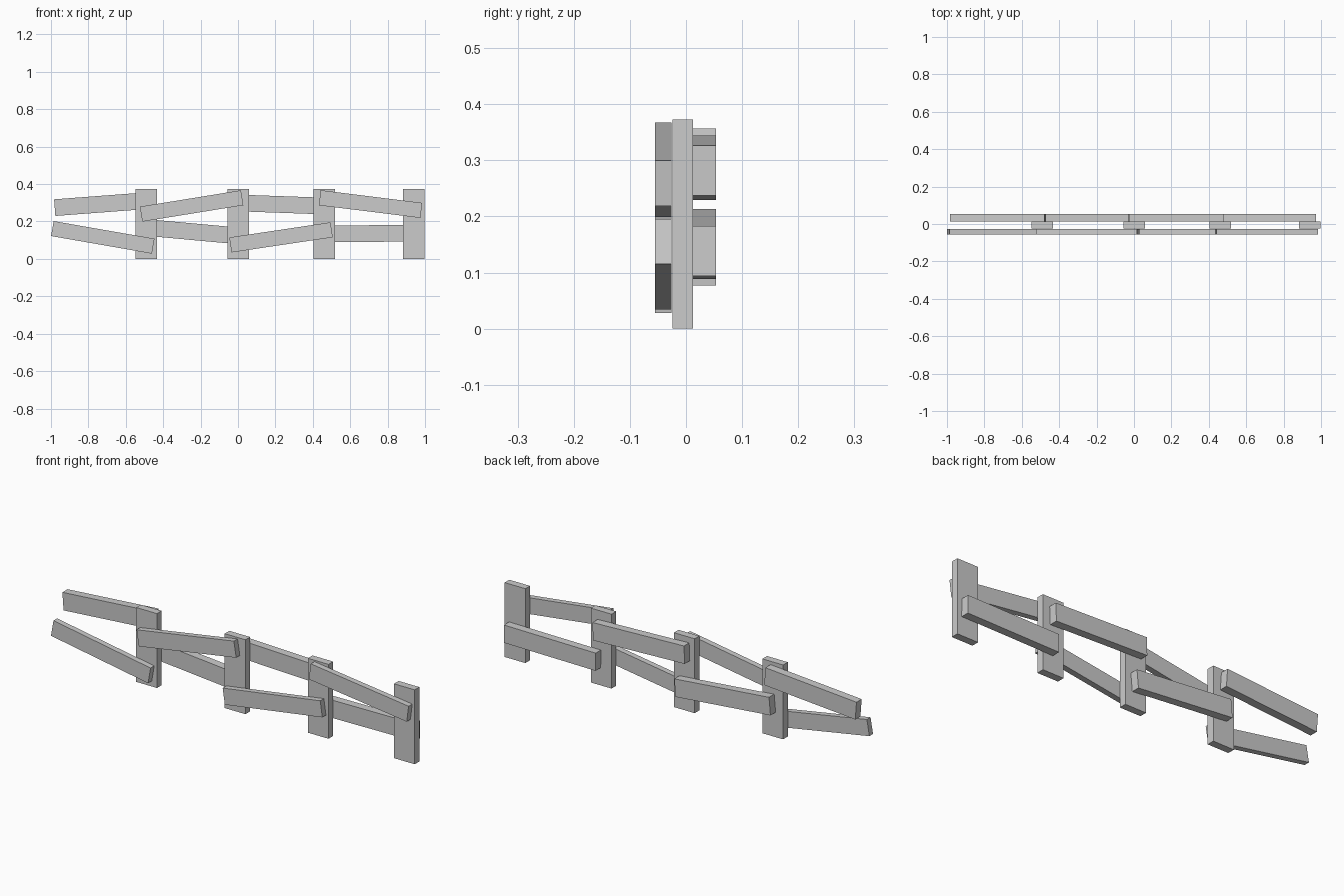
import bpy
from math import radians, degrees, atan2, cos, hypot

if "Cube" in bpy.data.objects:
    bpy.data.objects.remove(bpy.data.objects["Cube"])


def board(name, center, size, angle=0.0):
    """Box board, tilted in the x-z plane by angle (radians, rising to the right)."""
    bpy.ops.mesh.primitive_cube_add(size=1, location=center, rotation=(0, -angle, 0))
    obj = bpy.context.object
    obj.name = name
    obj.scale = size
    return obj


# Upright posts
for i, x in enumerate((-0.49, 0.001, 0.462, 0.94)):
    board(f"post_{i + 1}", (x, -0.006, 0.1865), (0.115, 0.037, 0.373))

# Front rails: centre x, centre z, tilt in degrees
front = [(-0.723, 0.115, -9.9), (-0.248, 0.283, 9.2),
         (0.230, 0.115, 8.5), (0.7085, 0.293, -7.1)]
for i, (x, z, tilt) in enumerate(front):
    board(f"front_rail_{i + 1}", (x, -0.0405, z), (0.547, 0.029, 0.081), radians(tilt))

# Back rails: centre-line end points x0, z0, x1, z1
back = [(-0.980, 0.274, -0.475, 0.312), (-0.502, 0.169, 0.024, 0.121),
        (-0.028, 0.300, 0.480, 0.282), (0.464, 0.133, 0.973, 0.138)]
for i, (x0, z0, x1, z1) in enumerate(back):
    board(f"back_rail_{i + 1}", ((x0 + x1) / 2, 0.033, (z0 + z1) / 2),
          (hypot(x1 - x0, z1 - z0), 0.041, 0.089), atan2(z1 - z0, x1 - x0))
